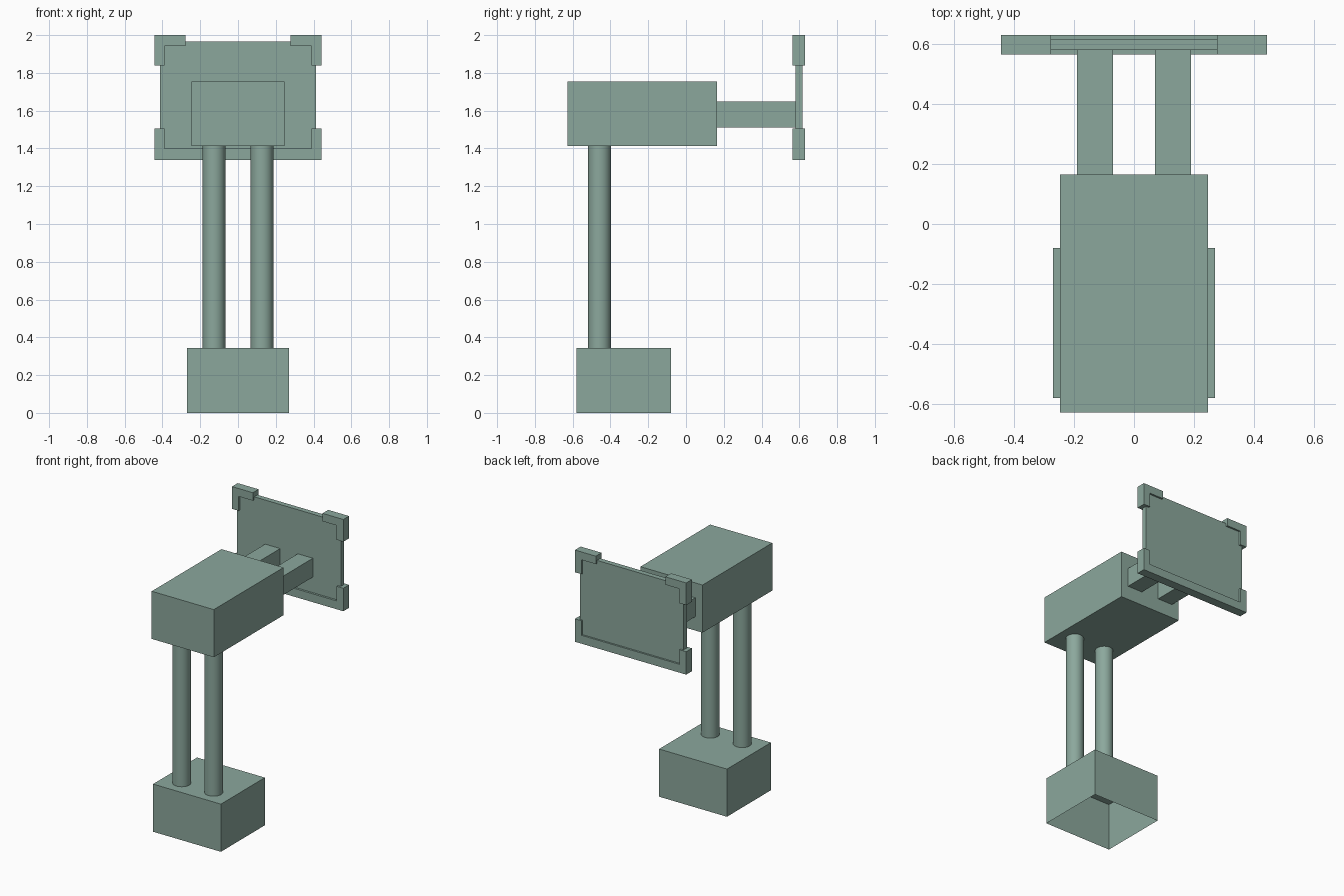
import bpy
import bmesh
import math

cube = bpy.data.objects.get("Cube")
if cube:
    bpy.data.objects.remove(cube, do_unlink=True)

# Single grey-green material
green = bpy.data.materials.new("grey_green")
green.use_nodes = True
colour = (0.26, 0.39, 0.335, 1)
green.diffuse_color = colour
green.node_tree.nodes["Principled BSDF"].inputs["Base Color"].default_value = colour


def finish(name, bm):
    bmesh.ops.recalc_face_normals(bm, faces=bm.faces)
    mesh = bpy.data.meshes.new(name)
    bm.to_mesh(mesh)
    bm.free()
    mesh.materials.append(green)
    obj = bpy.data.objects.new(name, mesh)
    bpy.context.collection.objects.link(obj)
    return obj


def extrude_profile(name, points, y0, y1):
    """Extrude an x-z outline from y0 to y1."""
    bm = bmesh.new()
    face = bm.faces.new([bm.verts.new((x, y0, z)) for x, z in points])
    ext = bmesh.ops.extrude_face_region(bm, geom=[face])
    moved = [v for v in ext["geom"] if isinstance(v, bmesh.types.BMVert)]
    bmesh.ops.translate(bm, verts=moved, vec=(0, y1 - y0, 0))
    return finish(name, bm)


def box(name, x0, x1, y0, y1, z0, z1):
    return extrude_profile(name, [(x0, z0), (x1, z0), (x1, z1), (x0, z1)], y0, y1)


# Base: a thin shell, open underneath
base = box("base", -0.27, 0.27, -0.58, -0.08, 0, 0.343)
bm = bmesh.new()
bm.from_mesh(base.data)
bottom = [f for f in bm.faces if f.calc_center_median().z < 0.01]
bmesh.ops.delete(bm, geom=bottom, context="FACES")
bm.to_mesh(base.data)
bm.free()

# Head block
box("head", -0.247, 0.247, -0.628, 0.165, 1.412, 1.755)

# Paired columns, arms and upper corner brackets
for side, s in (("left", 1), ("right", -1)):
    bpy.ops.mesh.primitive_cylinder_add(vertices=32, radius=0.06, depth=1.07,
                                        location=(s * 0.127, -0.458, 0.8775))
    column = bpy.context.object
    column.name = side + "_column"
    column.data.materials.append(green)
    bpy.ops.object.shade_smooth_by_angle(angle=math.radians(40))

    box(side + "_arm", s * 0.07, s * 0.19, 0.165, 0.58, 1.512, 1.648)

    corner = [(0.277, 2.0), (0.443, 2.0), (0.443, 1.84),
              (0.39, 1.84), (0.39, 1.943), (0.277, 1.943)]
    extrude_profile(side + "_corner_bracket",
                    [(s * x, z) for x, z in corner], 0.565, 0.63)

# Screen panel
box("panel", -0.413, 0.413, 0.58, 0.617, 1.37, 1.965)

# Lower tray with upturned ends, mirrored outline
half = [(0.443, 1.34), (0.443, 1.505), (0.39, 1.505), (0.39, 1.4)]
extrude_profile("lower_tray", half + [(-x, z) for x, z in reversed(half)], 0.565, 0.63)
